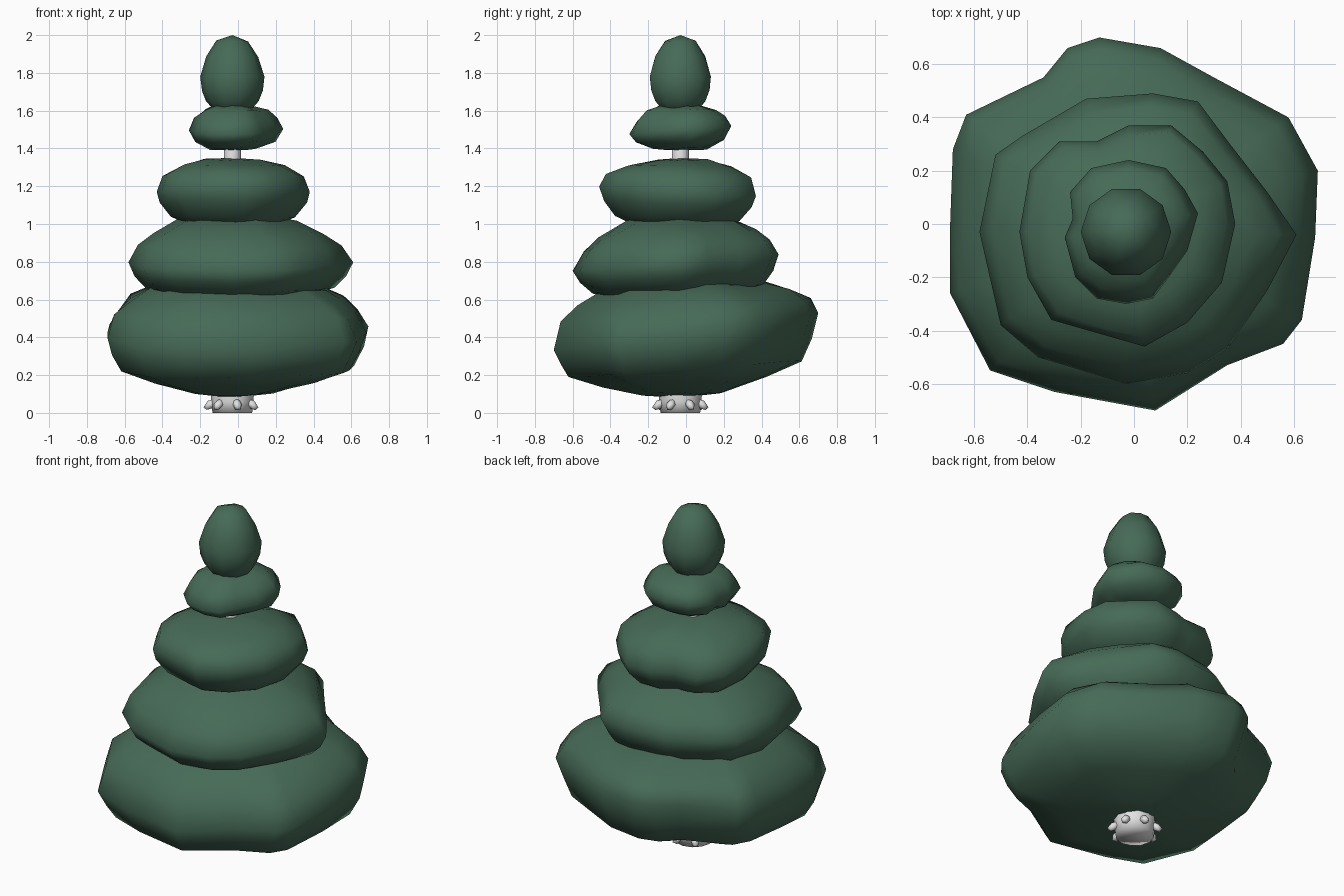
import bpy, bmesh, math, random
from mathutils import Matrix

random.seed(4)
cube = bpy.data.objects.get("Cube")
if cube:
    bpy.data.objects.remove(cube, do_unlink=True)

CX, CY = -0.03, -0.03


def material(name, color):
    mat = bpy.data.materials.new(name)
    mat.use_nodes = True
    mat.diffuse_color = (*color, 1)
    mat.node_tree.nodes["Principled BSDF"].inputs["Base Color"].default_value = (*color, 1)
    return mat


green = material("pine green", (0.062, 0.145, 0.095))
pale = material("pale grey", (0.75, 0.75, 0.75))


def finish(name, bm, mat):
    bmesh.ops.recalc_face_normals(bm, faces=bm.faces)
    mesh = bpy.data.meshes.new(name)
    bm.to_mesh(mesh)
    bm.free()
    mesh.materials.append(mat)
    for poly in mesh.polygons:
        poly.use_smooth = True
    obj = bpy.data.objects.new(name, mesh)
    bpy.context.collection.objects.link(obj)


def loft(name, rings, low, high, mat):
    """Skin between equal-length rings and close both ends with a point."""
    bm = bmesh.new()
    loops = [[bm.verts.new(p) for p in ring] for ring in rings]
    n = len(loops[0])
    for a, b in zip(loops, loops[1:]):
        for i in range(n):
            j = (i + 1) % n
            bm.faces.new((a[i], a[j], b[j], b[i]))
    for loop, point in ((loops[0], low), (loops[-1], high)):
        tip = bm.verts.new(point)
        for i in range(n):
            bm.faces.new((loop[i], loop[(i + 1) % n], tip))
    finish(name, bm, mat)


def foliage(name, outline, bottom, rim, top, profile, tilt=0.0, jitter=0.02):
    """Lumpy pad: the outline is its widest loop, the profile is (scale, height from -1 to 1)."""
    rings = []
    for scale, t in profile:
        ring = []
        for x, y in outline:
            z = rim + tilt * y
            z += (top - z) * t if t > 0 else (z - bottom) * t
            wobble = random.uniform(-jitter, jitter) if t else 0
            s = scale * (1 + wobble)
            ring.append((CX + (x - CX) * s, CY + (y - CY) * s, z + wobble * 0.4))
        rings.append(ring)
    loft(name, rings, (CX, CY, bottom), (CX, CY, top), green)


# Foliage pads, from the ground up
foliage("bottom_foliage", (
    (0.69, 0.2), (0.58, 0.4), (0.3, 0.55), (0.1, 0.66), (-0.13, 0.7), (-0.25, 0.66),
    (-0.34, 0.55), (-0.63, 0.41), (-0.68, 0.28), (-0.69, 0), (-0.69, -0.26), (-0.54, -0.55),
    (-0.3, -0.63), (0.08, -0.7), (0.35, -0.53), (0.56, -0.45), (0.63, -0.36), (0.68, -0.05)),
    0.08, 0.43, 0.74,
    ((0.3, -0.93), (0.62, -0.76), (0.88, -0.57), (0.95, -0.3), (1, 0),
     (0.93, 0.35), (0.82, 0.58), (0.63, 0.77), (0.35, 0.92)), tilt=0.14)

foliage("lower_foliage", (
    (0.61, -0.04), (0.5, 0.12), (0.36, 0.3), (0.24, 0.46), (0.07, 0.49), (-0.18, 0.47),
    (-0.42, 0.33), (-0.52, 0.26), (-0.58, -0.03), (-0.5, -0.38), (-0.36, -0.5), (-0.03, -0.6),
    (0.2, -0.56), (0.35, -0.47), (0.5, -0.25)),
    0.57, 0.8, 1.06,
    ((0.5, -0.92), (0.83, -0.62), (0.93, -0.35), (1, 0),
     (0.91, 0.35), (0.77, 0.6), (0.53, 0.84), (0.3, 0.94)), tilt=0.08)

foliage("middle_foliage", (
    (0.38, 0), (0.35, 0.16), (0.26, 0.27), (0.14, 0.37), (-0.02, 0.37), (-0.14, 0.31),
    (-0.28, 0.31), (-0.39, 0.2), (-0.43, -0.03), (-0.4, -0.2), (-0.31, -0.36), (-0.1, -0.42),
    (0.04, -0.46), (0.2, -0.37), (0.33, -0.22)),
    0.96, 1.17, 1.35,
    ((0.5, -0.92), (0.8, -0.66), (0.95, -0.3), (1, 0),
     (0.92, 0.45), (0.67, 0.77), (0.36, 0.93)), tilt=-0.06)

foliage("upper_foliage", (
    (0.24, 0.04), (0.19, 0.13), (0.12, 0.21), (-0.02, 0.24), (-0.16, 0.21), (-0.24, 0.12),
    (-0.23, 0.02), (-0.26, -0.05), (-0.22, -0.2), (-0.14, -0.28), (-0.03, -0.3),
    (0.07, -0.28), (0.13, -0.2), (0.2, -0.1)),
    1.39, 1.5, 1.63,
    ((0.52, -0.93), (0.86, -0.55), (1, 0), (0.87, 0.45), (0.7, 0.78), (0.4, 0.95)), tilt=0.08)

# Egg-shaped crown
crown = [(CX + 0.17 * math.cos(a), CY + 0.17 * math.sin(a))
         for a in (math.tau * i / 10 for i in range(10))]
foliage("crown_foliage", crown, 1.57, 1.78, 2.0,
        ((0.5, -0.92), (0.82, -0.62), (0.95, -0.35), (1, 0), (0.81, 0.48), (0.5, 0.86)),
        jitter=0.01)


# Trunk: a thin tapering pole with a stout foot
def circle(radius, z, count=12):
    return [(CX + radius * math.cos(math.tau * i / count),
             CY + radius * math.sin(math.tau * i / count), z) for i in range(count)]


loft("trunk", [circle(r, z) for r, z in (
    (0.105, 0), (0.112, 0.06), (0.115, 0.12), (0.1, 0.22), (0.06, 0.5), (0.045, 1.3), (0.045, 1.6))],
    (CX, CY, 0), (CX, CY, 1.62), pale)

# Root stubs sloping out and down around the foot
STUBS = 7
bm = bmesh.new()
for i in range(STUBS):
    turn = Matrix.Rotation(math.pi + math.tau * i / STUBS, 4, 'Z')
    place = (Matrix.Translation((CX, CY, 0.045)) @ turn @ Matrix.Translation((0.115, 0, 0))
             @ Matrix.Rotation(math.radians(38), 4, 'Y') @ Matrix.Diagonal((0.045, 0.025, 0.024, 1)))
    bmesh.ops.create_icosphere(bm, subdivisions=1, radius=1, matrix=place)
finish("root_stubs", bm, pale)
